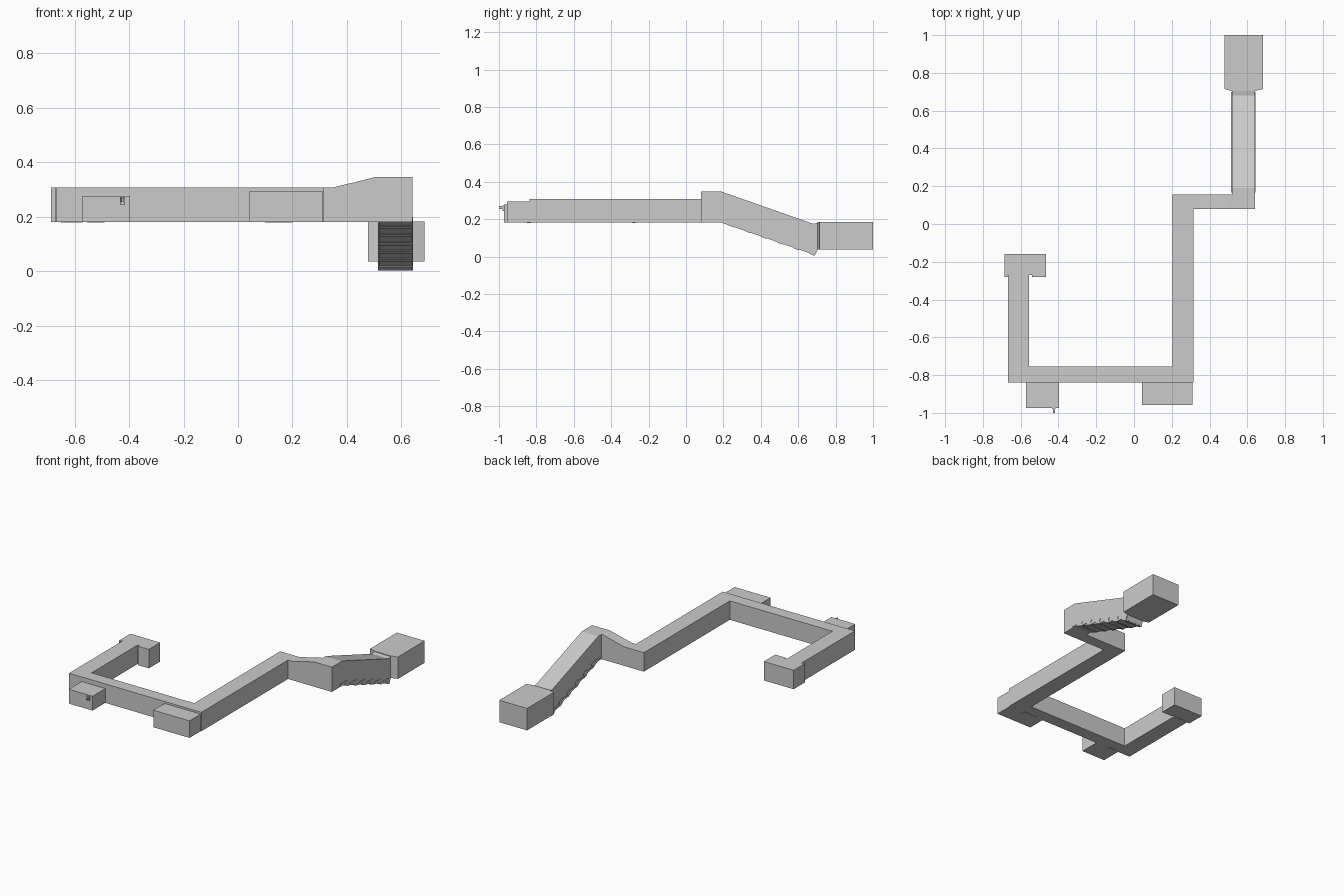
import bpy, bmesh, math
from mathutils import Vector


def prism(name, pts, axis, lo, hi, skip=()):
    """Extrude a 2D profile along an axis; skip lists side walls left open."""
    def place(p, d):
        return {'x': (d, p[0], p[1]), 'y': (p[0], d, p[1]), 'z': (p[0], p[1], d)}[axis]
    bm = bmesh.new()
    a = [bm.verts.new(place(p, lo)) for p in pts]
    b = [bm.verts.new(place(p, hi)) for p in pts]
    bm.faces.new(a)
    bm.faces.new(b)
    n = len(pts)
    sides = [bm.faces.new((a[i], a[(i + 1) % n], b[(i + 1) % n], b[i])) for i in range(n)]
    bmesh.ops.recalc_face_normals(bm, faces=bm.faces)
    bmesh.ops.delete(bm, geom=[sides[i] for i in skip], context='FACES_ONLY')
    me = bpy.data.meshes.new(name)
    bm.to_mesh(me)
    bm.free()
    ob = bpy.data.objects.new(name, me)
    bpy.context.collection.objects.link(ob)
    return ob


def box(name, x0, x1, y0, y1, z0, z1):
    return prism(name, [(x0, y0), (x1, y0), (x1, y1), (x0, y1)], 'z', z0, z1)


FLOOR, CEIL = 0.181, 0.308

# Main winding corridor, one footprint
prism("corridor", [(-0.666, -0.838), (0.315, -0.838), (0.315, 0.08), (0.349, 0.08),
                   (0.349, 0.155), (0.204, 0.155), (0.204, -0.755), (-0.557, -0.755),
                   (-0.557, -0.27), (-0.666, -0.27)], 'z', FLOOR, CEIL, skip=(3, 8))

# Passage whose ceiling rises towards the stairs
prism("rising_passage", [(0.349, FLOOR), (0.64, FLOOR), (0.64, 0.347), (0.507, 0.347),
                         (0.349, CEIL)], 'y', 0.08, 0.155, skip=(4,))

# Sloping stairwell
prism("stairwell", [(0.155, FLOOR), (0.19, FLOOR), (0.69, 0.008), (0.703, 0.035), (0.703, 0.18),
                    (0.68, 0.175), (0.19, 0.347), (0.155, 0.347)], 'x', 0.518, 0.64, skip=(7,))

# Stair treads poking through the sloping floor
for i in range(6):
    y, z = 0.168 + i * 0.0865, 0.192 - i * 0.0305
    prism(f"stair_tread_{i + 1}", [(y, z + 0.008), (y + 0.085, z + 0.004), (y + 0.098, z - 0.004),
                                   (y + 0.092, z - 0.012), (y + 0.086, z - 0.036), (y + 0.06, z - 0.025),
                                   (y + 0.05, z - 0.008), (y, z - 0.004)], 'x', 0.514, 0.643)

# Large lower room with slightly angled front corners
prism("lower_room", [(0.478, 0.715), (0.518, 0.704), (0.64, 0.704), (0.684, 0.715),
                     (0.684, 1.0), (0.478, 1.0)], 'z', 0.037, 0.184)

# End room with a recess where the corridor enters
prism("end_room", [(-0.686, -0.28), (-0.67, -0.28), (-0.67, -0.27), (-0.54, -0.27), (-0.54, -0.28),
                   (-0.465, -0.28), (-0.465, -0.16), (-0.686, -0.16)], 'z', FLOOR, CEIL)

# Side rooms on the front of the corridor
box("small_side_room", -0.573, -0.397, -0.973, -0.838, FLOOR, 0.277)
box("wide_side_room", 0.043, 0.31, -0.957, -0.838, FLOOR, 0.295)

# Door thresholds just under the floor
box("small_room_threshold", -0.555, -0.49, -0.85, -0.83, 0.179, FLOOR + 0.003)
box("wide_room_threshold", 0.1, 0.2, -0.85, -0.83, 0.179, FLOOR + 0.003)
box("end_room_threshold", -0.65, -0.57, -0.285, -0.27, 0.179, FLOOR + 0.003)

# Small wall fitting: plate and bent lever
box("fitting_plate", -0.433, -0.415, -0.98, -0.97, 0.243, 0.273)
prism("fitting_lever", [(-0.433, -0.975), (-0.423, -0.975), (-0.419, -0.985), (-0.419, -1.0),
                        (-0.428, -1.0), (-0.428, -0.985)], 'z', 0.255, 0.27)
